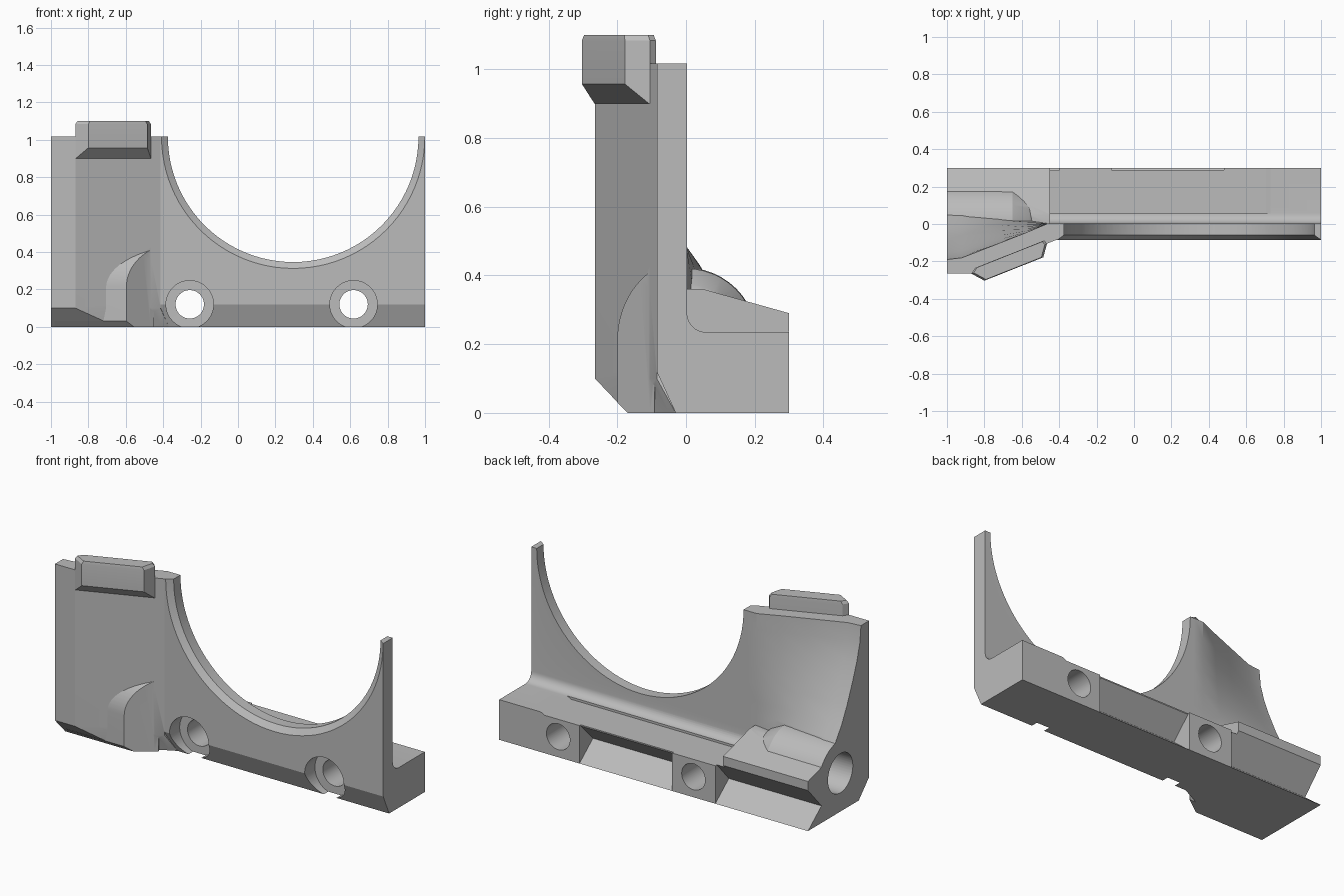
import bpy, bmesh, math
from mathutils import Vector

cube = bpy.data.objects.get("Cube")
if cube:
    bpy.data.objects.remove(cube)

grey = bpy.data.materials.new("plain_grey")
grey.use_nodes = True
grey.diffuse_color = (0.5, 0.5, 0.5, 1)
grey.node_tree.nodes["Principled BSDF"].inputs["Base Color"].default_value = (0.5, 0.5, 0.5, 1)


def loft(name, rings):
    """Closed solid through rings of equally many points."""
    bm = bmesh.new()
    rows = [[bm.verts.new(p) for p in ring] for ring in rings]
    n = len(rows[0])
    for a, b in zip(rows, rows[1:]):
        for i in range(n):
            j = (i + 1) % n
            bm.faces.new((a[i], a[j], b[j], b[i]))
    bm.faces.new(rows[0])
    bm.faces.new(rows[-1])
    # Split warped sides so every face is flat
    bmesh.ops.triangulate(bm, faces=[f for f in bm.faces if len(f.verts) == 4])
    bmesh.ops.recalc_face_normals(bm, faces=bm.faces)
    mesh = bpy.data.meshes.new(name)
    bm.to_mesh(mesh)
    bm.free()
    mesh.materials.append(grey)
    obj = bpy.data.objects.new(name, mesh)
    bpy.context.scene.collection.objects.link(obj)
    return obj


def prism_x(name, yz, lo, hi):
    return loft(name, [[(x, y, z) for y, z in yz] for x in (lo, hi)])


def prism_y(name, xz, lo, hi):
    return loft(name, [[(x, y, z) for x, z in xz] for y in (lo, hi)])


def prism_z(name, xy, lo, hi):
    return loft(name, [[(x, y, z) for x, y in xy] for z in (lo, hi)])


def circle(r, steps):
    return [(r * math.cos(2 * math.pi * i / steps), r * math.sin(2 * math.pi * i / steps))
            for i in range(steps)]


def turned_y(name, x, z, stations, steps=48):
    """Round solid along y from (y, radius) stations."""
    return loft(name, [[(x + a, y, z + b) for a, b in circle(r, steps)] for y, r in stations])


def turned_x(name, y, z, stations, steps=48):
    return loft(name, [[(x, y + a, z + b) for a, b in circle(r, steps)] for x, r in stations])


def combine(target, other, operation):
    mod = target.modifiers.new(other.name, 'BOOLEAN')
    mod.operation = operation
    mod.solver = 'EXACT'
    mod.object = other
    graph = bpy.context.evaluated_depsgraph_get()
    graph.update()
    mesh = bpy.data.meshes.new_from_object(target.evaluated_get(graph))
    target.modifiers.clear()
    target.data = mesh
    bpy.data.objects.remove(other)


# Saddle plate and foot, with a fillet at the back
TOP = 1.016
R = 0.055
fillet = [(R - R * math.cos(t), 0.29 - R * math.sin(t))
          for t in [math.pi / 2 * i / 8 for i in range(9)]]
body = prism_x("bracket_body", [(-0.03, 0), (-0.085, 0.12), (-0.085, TOP), (0.003, TOP)]
               + [(y + 0.003, z) for y, z in fillet] + [(0.3, 0.235), (0.3, 0)], -0.46, 1)

# Side column, thin at the top and flaring backwards to the foot
levels = [(0, 0.05), (0.1, 0.05), (0.36, 0.08), (0.43, 0.04), (0.5, -0.01), (0.6, -0.062),
          (0.72, -0.114), (0.82, -0.152), (0.92, -0.18), (TOP, -0.19)]
rings = []
for z, back in levels:
    if z == 0:
        front = [(-1, -0.17), (-0.65, -0.17), (-0.41, -0.05), (-0.37, -0.03)]
    else:
        front = [(-1, -0.265), (-0.87, -0.265), (-0.465, -0.105), (-0.415, -0.085)]
    rear = [(-0.4, 0.003), (-0.46, 0.003), (-0.58, back * 0.25), (-0.72, back * 0.54),
            (-0.92, back * 0.95), (-1, back)]
    rings.append([(x, y, z) for x, y in front + rear])
column = loft("column", rings)

# Sloping ledge behind the column
ledge = prism_x("ledge", [(-0.04, 0), (-0.04, 0.3), (0.0, 0.36), (0.05, 0.36),
                          (0.3, 0.29), (0.3, 0)], -1, -0.45)

# Rounded lump on the column front, ending in a slanted upright face
arc = [(-0.2 * math.cos(t), 0.21 + 0.235 * math.sin(t))
       for t in [math.radians(63) * i / 12 for i in range(13)]]
lump = prism_x("lump", arc + [(-0.09, 0), (-0.17, 0), (-0.2, 0.03)], -0.98, -0.45)
slant = prism_z("slant", [(-0.6, -0.202), (-0.468, -0.105), (-0.44, -0.085), (-0.4, -0.085),
                          (-0.4, -0.4), (-0.6, -0.4)], -0.1, 0.6)
combine(lump, slant, 'DIFFERENCE')

# Rounded housing of the side bore, tapering at its inner end
hump = turned_x("hump", 0, 0.215, [(-1, 0.207), (-0.65, 0.205), (-0.56, 0.16), (-0.48, 0.08)])
porch = prism_y("porch", [(-1.1, -0.1), (-0.4, -0.1), (-0.4, 0.6), (-1.1, 0.6)], -0.4, -0.05)
combine(hump, porch, 'DIFFERENCE')

for part in (column, ledge, lump, hump):
    combine(body, part, 'UNION')

# Shallow pocket in the foot, open at the back, with one sloped end
pocket = prism_y("pocket", [(-0.45, 0.222), (0.705, 0.222), (0.74, 0.24), (0.74, 0.4),
                            (-0.45, 0.4)], 0.055, 0.4)
combine(body, pocket, 'DIFFERENCE')

# Round saddle opening with a chamfered front rim
opening = turned_y("opening", 0.295, TOP,
                   [(-0.31, 0.704), (-0.085, 0.704), (-0.06, 0.67), (0.4, 0.67)], 96)
combine(body, opening, 'DIFFERENCE')

# Bolt holes with front counterbores
for x in (-0.258, 0.618):
    hole = turned_y("bolt_hole", x, 0.12,
                    [(-0.3, 0.127), (0.01, 0.127), (0.0101, 0.076), (0.4, 0.076)])
    combine(body, hole, 'DIFFERENCE')

# V grooves along the back between the bolt bosses
for lo, hi, lip, height in ((-0.12, 0.48, 0.288, 0.215), (-1.1, -0.4, 0.299, 0.237)):
    groove = prism_x("groove", [(0.3, 0), (0.175, 0.1), (lip, height), (lip, 0.4),
                                (0.4, 0.4), (0.4, -0.08)], lo, hi)
    combine(body, groove, 'DIFFERENCE')

# Blind bore in the side
bore = turned_x("bore", 0, 0.225, [(-1.1, 0.115), (-0.55, 0.115)])
combine(body, bore, 'DIFFERENCE')

# Chamfered pad on the slanted column face, its underside sloping back to the column
plan = [Vector(p) for p in ((-0.87, -0.265), (-0.8, -0.303), (-0.485, -0.178),
                            (-0.465, -0.105), (-0.48, -0.088), (-0.85, -0.235))]
mid = Vector((-0.66, -0.19))


def pad_ring(z, scale, tuck=0):
    """Plan outline; tuck draws the front corners towards the column face."""
    pts = list(plan)
    pts[1] = plan[1].lerp(plan[0], tuck)
    pts[2] = plan[2].lerp(plan[3], tuck)
    return [(*(mid + (p - mid) * scale), z) for p in pts]


pad = loft("pad", [pad_ring(0.9, 1, 0.96), pad_ring(0.957, 1), pad_ring(1.083, 1),
                   pad_ring(1.1, 0.94)])

# Smooth the curved faces, keep the edges sharp
for obj in (body, pad):
    bpy.ops.object.select_all(action='DESELECT')
    obj.select_set(True)
    bpy.context.view_layer.objects.active = obj
    bpy.ops.object.shade_smooth_by_angle(angle=math.radians(20))
